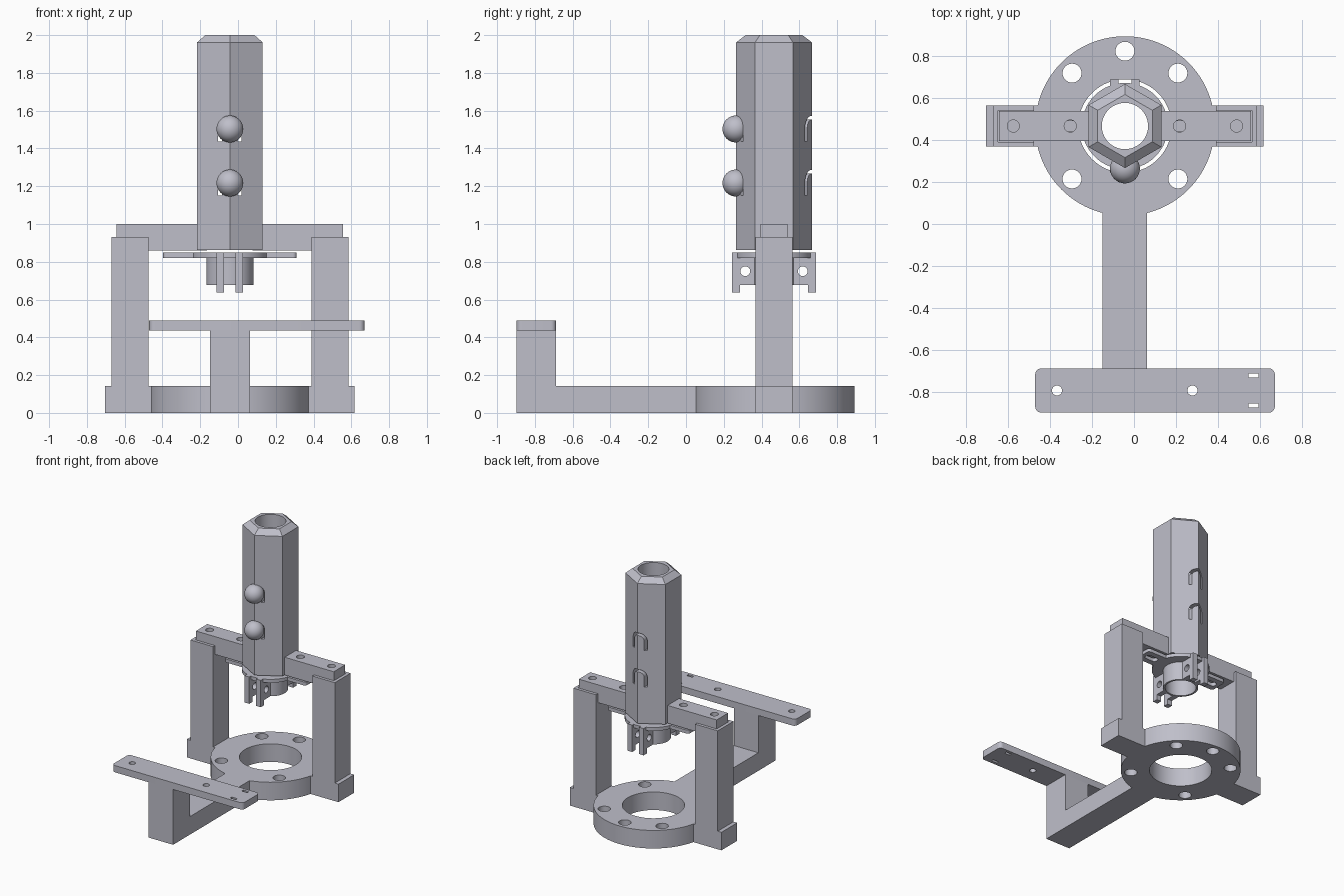
import bpy, bmesh, math
from mathutils import Vector

cube = bpy.data.objects.get("Cube")
if cube:
    bpy.data.objects.remove(cube, do_unlink=True)

CX, CY = -0.043, 0.466          # axis of the upright barrel
BORE = 0.11

grey = bpy.data.materials.new("light_grey")
grey.use_nodes = True
grey.diffuse_color = (0.52, 0.52, 0.59, 1)
grey.node_tree.nodes["Principled BSDF"].inputs["Base Color"].default_value = (0.52, 0.52, 0.59, 1)


def finish(name, bm):
    bmesh.ops.recalc_face_normals(bm, faces=bm.faces)
    mesh = bpy.data.meshes.new(name)
    bm.to_mesh(mesh)
    bm.free()
    mesh.materials.append(grey)
    obj = bpy.data.objects.new(name, mesh)
    bpy.context.collection.objects.link(obj)
    return obj


def prism(name, pts, lo, hi, axis="z"):
    """Extrude a 2D outline along an axis (z: x,y  y: x,z  x: y,z)."""
    place = {"z": lambda a, b, t: (a, b, t), "y": lambda a, b, t: (a, t, b),
             "x": lambda a, b, t: (t, a, b)}[axis]
    bm = bmesh.new()
    face = bm.faces.new([bm.verts.new(place(a, b, lo)) for a, b in pts])
    new = bmesh.ops.extrude_face_region(bm, geom=[face])["geom"]
    bmesh.ops.translate(bm, vec=Vector(place(0, 0, hi - lo)),
                        verts=[v for v in new if isinstance(v, bmesh.types.BMVert)])
    return finish(name, bm)


def box(name, x0, x1, y0, y1, z0, z1):
    return prism(name, [(x0, y0), (x1, y0), (x1, y1), (x0, y1)], z0, z1)


def arc(cx, cy, r, a0, a1, n):
    return [(cx + r * math.cos(math.radians(a0 + (a1 - a0) * i / n)),
             cy + r * math.sin(math.radians(a0 + (a1 - a0) * i / n))) for i in range(n + 1)]


def cyl(name, a, b, r, lo, hi, axis="z", n=48):
    return prism(name, arc(a, b, r, 0, 360, n)[:-1], lo, hi, axis)


def boolean(obj, others, op="DIFFERENCE"):
    for other in others:
        other.hide_render = True
        mod = obj.modifiers.new("bool", "BOOLEAN")
        mod.operation, mod.solver, mod.object = op, "EXACT", other
        bpy.context.view_layer.objects.active = obj
        bpy.ops.object.modifier_apply(modifier=mod.name)
        bpy.data.objects.remove(other, do_unlink=True)
    return obj


def rounded(x0, x1, y0, y1, r, n=6):
    return (arc(x1 - r, y1 - r, r, 0, 90, n) + arc(x0 + r, y1 - r, r, 90, 180, n)
            + arc(x0 + r, y0 + r, r, 180, 270, n) + arc(x1 - r, y0 + r, r, 270, 360, n))


# Base ring, with leg roots and front arm fused on
ring = cyl("base_ring", CX, CY, 0.427, 0, 0.142, n=96)
boolean(ring, [box("arm", CX - 0.106, CX + 0.106, -0.897, CY - 0.36, 0, 0.142)], "UNION")
boolean(ring, [box("root", CX + s * 0.52 - 0.14, CX + s * 0.52 + 0.14, CY - 0.098, CY + 0.098, 0, 0.142)
               for s in (-1, 1)], "UNION")
holes = [cyl("hole", CX + 0.356 * math.cos(math.radians(a)), CY + 0.356 * math.sin(math.radians(a)),
             0.045, -0.1, 0.3, n=32) for a in (45, 90, 135, 225, 315)]
boolean(ring, holes + [cyl("hole", CX, CY, 0.222, -0.1, 0.3, n=96)])

# Side legs with a pocket for the crossbar
for s, name in ((-1, "right_leg"), (1, "left_leg")):
    a, b = sorted((CX + s * 0.432, CX + s * 0.628))
    leg = box(name, a, b, CY - 0.098, CY + 0.098, 0, 0.932)
    p, q = sorted((CX + s * 0.40, CX + s * 0.604))
    boolean(leg, [box("pocket", p, q, CY - 0.075, CY + 0.075, 0.859, 1.1)])

# Crossbar with four screw holes, opened where the barrel passes
bar = box("crossbar", CX - 0.6, CX + 0.6, CY - 0.071, CY + 0.071, 0.86, 1.0)
boolean(bar, [cyl("hole", CX + x, CY, 0.029, 0.8, 1.1, n=24) for x in (-0.531, -0.26, 0.26, 0.531)]
        + [cyl("hole", CX, CY, 0.14, 0.8, 1.1)])

# Front post and top plate
box("front_post", CX - 0.106, CX + 0.106, -0.897, -0.687, 0.142, 0.435)
plate = prism("front_plate", rounded(-0.47, 0.67, -0.897, -0.687, 0.028), 0.435, 0.488)
boolean(plate, [cyl("hole", x, -0.792, 0.024, 0.3, 0.6, n=24) for x in (-0.366, 0.278)]
        + [box("slot", 0.544, 0.592, y - 0.01, y + 0.01, 0.3, 0.6) for y in (-0.72, -0.864)])

# Hexagonal barrel with chamfered top
bm = bmesh.new()
rows = [[bm.verts.new((CX + r * math.cos(math.radians(30 + 60 * i)),
                       CY + r * math.sin(math.radians(30 + 60 * i)), z)) for i in range(6)]
        for r, z in ((0.2, 0.862), (0.2, 1.962), (0.15, 2.0))]
bm.faces.new(rows[0])
bm.faces.new(rows[2])
for lower, upper in zip(rows, rows[1:]):
    for i in range(6):
        j = (i + 1) % 6
        bm.faces.new((lower[i], lower[j], upper[j], upper[i]))
barrel = finish("hex_barrel", bm)


def arch(z):
    """Inverted U slit running front to back."""
    pts = arc(CX, z, 0.062, 0, 180, 16) + arc(CX, z, 0.042, 180, 0, 16)
    k = 17
    pts = pts[:k] + [(CX - 0.062, z - 0.075), (CX - 0.042, z - 0.075)] + pts[k:] \
        + [(CX + 0.042, z - 0.075), (CX + 0.062, z - 0.075)]
    return prism("slit", pts, CY - 0.3, CY + 0.3, "y")


LEVELS = (1.217, 1.503)
boolean(barrel, [cyl("bore", CX, CY, BORE, 0.7, 2.2, n=64)] + [arch(z + 0.008) for z in LEVELS])

# Ball buttons on the front edge
for z, name in zip(LEVELS, ("lower_ball", "upper_ball")):
    bm = bmesh.new()
    bmesh.ops.create_uvsphere(bm, u_segments=32, v_segments=20, radius=0.071)
    bmesh.ops.translate(bm, vec=(CX, CY - 0.202, z), verts=bm.verts)
    finish(name, bm)

# Flange with two slotted ears
flange = cyl("flange", CX, CY, 0.205, 0.821, 0.848, n=64)
boolean(flange, [prism("ears", rounded(CX - 0.353, CX + 0.353, CY - 0.068, CY + 0.068, 0.02), 0.821, 0.848)],
        "UNION")
slots = []
for s in (-1, 1):
    a, b = sorted((CX + s * 0.22, CX + s * 0.325))
    slots.append(prism("slot", rounded(a, b, CY - 0.025, CY + 0.025, 0.024), 0.7, 0.9))
boolean(flange, slots + [cyl("bore", CX, CY, BORE, 0.7, 0.9, n=64)])

# Collar under the flange
collar = cyl("collar", CX, CY, 0.125, 0.678, 0.83, n=64)
boolean(collar, [cyl("bore", CX, CY, BORE, 0.6, 0.9, n=64)])

# Paired clamp lugs, front and back, each with a cross hole and a drop lip
for sy, side in ((-1, "front"), (1, "back")):
    for sx, hand in ((-1, "right"), (1, "left")):
        outline = [(0.095, 0.678), (0.18, 0.678), (0.18, 0.637), (0.222, 0.637), (0.222, 0.848), (0.095, 0.848)]
        a, b = sorted((CX + sx * 0.03, CX + sx * 0.07))
        lug = prism(f"{side}_{hand}_clamp_lug", [(CY + sy * y, z) for y, z in outline], a, b, "x")
        boolean(lug, [cyl("hole", CY + sy * 0.152, 0.75, 0.026, CX - 0.2, CX + 0.2, "x", 24),
                      cyl("bore", CX, CY, BORE + 0.003, 0.6, 0.9, n=64)])

# Smooth curved faces, keep edges sharp
bpy.ops.object.select_all(action="DESELECT")
for obj in bpy.context.collection.objects:
    if obj.type == "MESH" and grey.name in obj.data.materials:
        obj.select_set(True)
        bpy.context.view_layer.objects.active = obj
bpy.ops.object.shade_smooth_by_angle(angle=math.radians(30))
